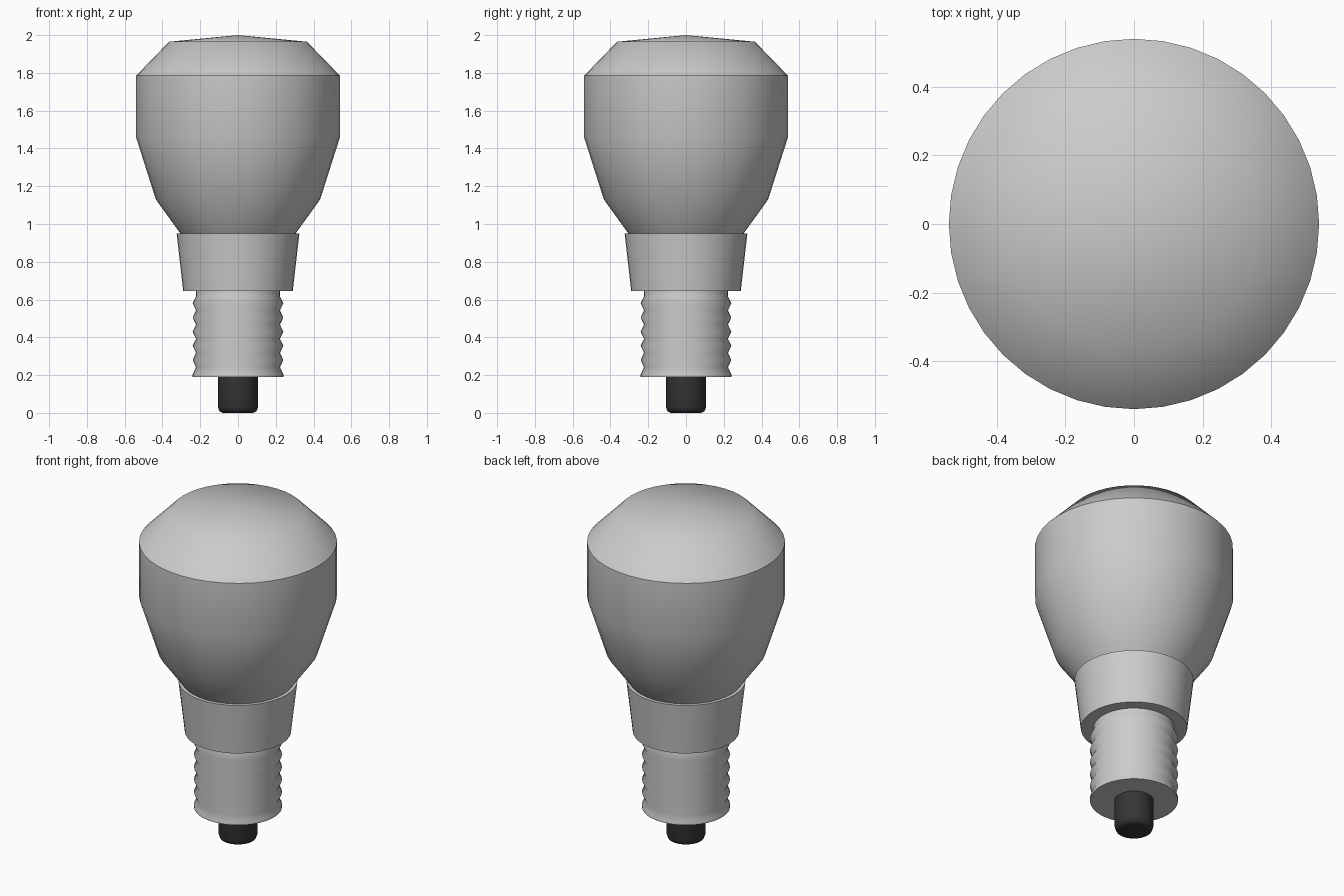
import bpy
import bmesh
import math

cube = bpy.data.objects.get("Cube")
if cube:
    bpy.data.objects.remove(cube, do_unlink=True)

SEGMENTS = 40


def make_material(name, value):
    mat = bpy.data.materials.new(name)
    mat.use_nodes = True
    colour = (value, value, value, 1)
    mat.diffuse_color = colour
    mat.node_tree.nodes["Principled BSDF"].inputs["Base Color"].default_value = colour
    return mat


def lathe(name, profile, mat, sharp_angle):
    """Spin a bottom-to-top (radius, z) profile around the z axis."""
    bm = bmesh.new()
    verts = [bm.verts.new((r, 0, z)) for r, z in profile]
    edges = [bm.edges.new(pair) for pair in zip(verts, verts[1:])]
    bmesh.ops.spin(bm, geom=verts + edges, cent=(0, 0, 0), axis=(0, 0, 1),
                   angle=math.tau, steps=SEGMENTS, use_duplicate=False)
    bmesh.ops.remove_doubles(bm, verts=bm.verts, dist=0.0005)
    bmesh.ops.recalc_face_normals(bm, faces=bm.faces)
    mesh = bpy.data.meshes.new(name)
    bm.to_mesh(mesh)
    bm.free()
    mesh.materials.append(mat)
    obj = bpy.data.objects.new(name, mesh)
    bpy.context.collection.objects.link(obj)
    bpy.ops.object.select_all(action="DESELECT")
    obj.select_set(True)
    bpy.context.view_layer.objects.active = obj
    bpy.ops.object.shade_smooth_by_angle(angle=math.radians(sharp_angle))
    return obj


grey = make_material("light grey", 0.6)
black = make_material("black rubber", 0.035)

# Reflector bulb with a crisp rim below the shallow dome
lathe("glass_bulb", [(0, 0.93), (0.29, 0.93), (0.305, 0.95), (0.435, 1.13),
                     (0.54, 1.46), (0.54, 1.785), (0.365, 1.965), (0, 2)],
      grey, 42)

# Tapered collar
lathe("collar", [(0, 0.645), (0.29, 0.645), (0.325, 0.95), (0, 0.95)], grey, 42)

# Screw base: evenly spaced ridges
thread = [(0, 0.19), (0.24, 0.19)]
pitch = 0.075
for i in range(6):
    z = 0.205 + i * pitch
    thread += [(0.24, z), (0.222, z + pitch / 2)]
thread += [(0.222, 0.65), (0, 0.65)]
lathe("screw_base", thread, grey, 65)

# Rounded contact at the foot
lathe("foot_contact", [(0, 0), (0.08, 0), (0.098, 0.008), (0.106, 0.03),
                       (0.106, 0.2), (0, 0.2)], black, 50)
